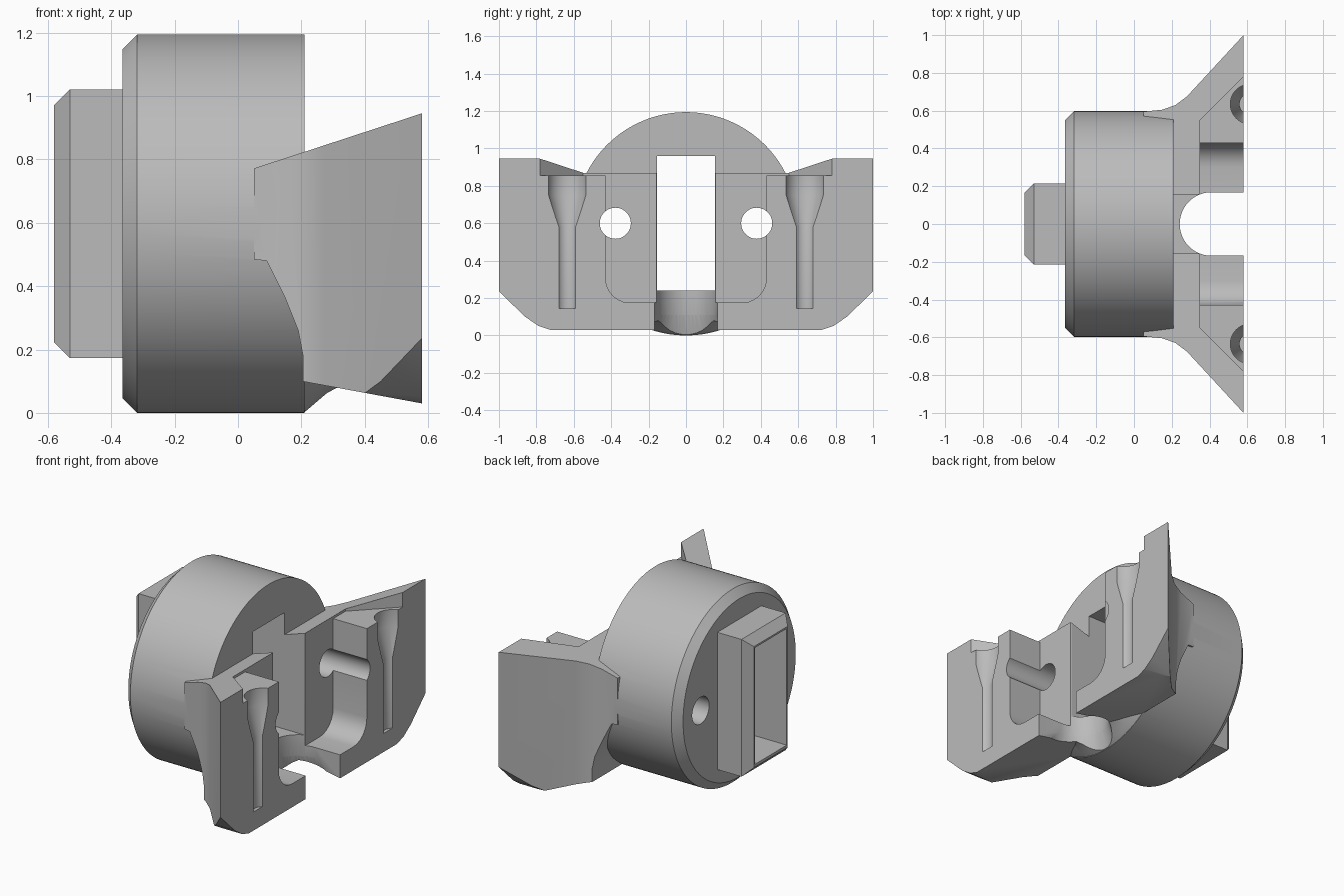
import bpy, bmesh, math
from mathutils import Vector

cube = bpy.data.objects.get("Cube")
if cube:
    bpy.data.objects.remove(cube, do_unlink=True)

grey = bpy.data.materials.new("plain grey")
grey.use_nodes = True
grey.diffuse_color = (0.5, 0.5, 0.5, 1)
grey.node_tree.nodes["Principled BSDF"].inputs["Base Color"].default_value = (0.5, 0.5, 0.5, 1)


def loft(name, rings):
    """Closed solid through rings of matching points."""
    bm = bmesh.new()
    loops = [[bm.verts.new(p) for p in ring] for ring in rings]
    n = len(loops[0])
    for a, b in zip(loops, loops[1:]):
        for i in range(n):
            j = (i + 1) % n
            bm.faces.new((a[i], a[j], b[j], b[i]))
    bm.faces.new(loops[0])
    bm.faces.new(loops[-1])
    bmesh.ops.recalc_face_normals(bm, faces=bm.faces)
    mesh = bpy.data.meshes.new(name)
    bm.to_mesh(mesh)
    bm.free()
    mesh.materials.append(grey)
    obj = bpy.data.objects.new(name, mesh)
    bpy.context.collection.objects.link(obj)
    return obj


def place(u, v, w, axis):
    """Profile point (u, v) at depth w along the axis."""
    return Vector({"X": (w, u, v), "Y": (u, w, v), "Z": (u, v, w)}[axis])


def prism(name, pts, axis, lo, hi):
    return loft(name, [[place(u, v, w, axis) for u, v in pts] for w in (lo, hi)])


def turned(name, stations, axis, centre, n=64):
    """Round solid from (depth, radius) stations."""
    turn = [math.tau * i / n for i in range(n)]
    return loft(name, [[place(centre[0] + r * math.cos(a), centre[1] + r * math.sin(a), w, axis)
                        for a in turn] for w, r in stations])


def box(name, x0, x1, y, z0, z1):
    return prism(name, [(-y, z0), (y, z0), (y, z1), (-y, z1)], "X", x0, x1)


def combine(target, other, operation):
    other.hide_render = True
    bpy.context.view_layer.objects.active = target
    mod = target.modifiers.new(operation.lower(), "BOOLEAN")
    mod.operation, mod.solver, mod.object = operation, "EXACT", other
    bpy.ops.object.modifier_apply(modifier=mod.name)
    bpy.data.objects.remove(other, do_unlink=True)


def mirrored(half):
    """Add the reflected half to an outline across the first coordinate."""
    return half + [(-u, v) for u, v in reversed(half)]


MID = 0.597

# Winged bracket: flared plan, sloping top and bottom, clipped lower corners
flare = mirrored([(1, 0.58), (0.675, 0.28), (0.63, 0.22), (0.605, 0.15), (0.595, 0.05)])
bracket = prism("bracket", [(x, y) for y, x in flare], "Z", -0.2, 1.3)
combine(bracket, prism("slopes", [(0, 0.137), (0.58, 0.03), (0.58, 0.945), (0, 0.755)],
                       "Y", -1.1, 1.1), "INTERSECT")
corners = mirrored([(1.01, 1.2), (1.01, 0.245), (0.86, 0.10), (0.79, 0.052), (0.72, 0.028), (0.7, 0.01)])
combine(bracket, prism("corners", corners, "X", -0.1, 0.7), "INTERSECT")
combine(bracket, prism("lower_relief", [(-0.1, 0.5), (0.09, 0.48), (0.15, 0.36), (0.19, 0.26),
                                        (0.205, 0.18), (0.205, -0.1), (-0.1, -0.1)],
                       "Y", -1.2, 1.2), "DIFFERENCE")

# Recess in the top and the round-cornered channel in the back
combine(bracket, prism("top_recess", [(0.35, -0.55), (0.35, 0.55), (0.6, 0.8), (0.6, -0.8)],
                       "Z", 0.855, 1.3), "DIFFERENCE")
bend = [math.radians(15 * i) for i in range(7)]
channel = mirrored([(0.43, 1.3)] + [(0.3 + 0.13 * math.cos(a), 0.305 - 0.13 * math.sin(a)) for a in bend])
combine(bracket, prism("channel", channel, "X", 0.35, 0.7), "DIFFERENCE")

# Round body with a bevelled front rim
body = turned("mount_body", [(-0.365, 0.55), (-0.318, MID), (0.21, MID)], "X", (0, MID), 128)

# Curved blend below the body
blend = turned("lower_blend", [(0.19, 0.595), (0.21, 0.594), (0.24, 0.576), (0.28, 0.55),
                               (0.32, 0.535), (0.37, 0.529)], "X", (0, MID), 128)
combine(blend, box("blend_limit", 0, 0.5, 0.5, -0.1, 0.13), "INTERSECT")

# Plug with bevelled end
plug = loft("plug", [[(x, sy * (0.215 - c), MID + sz * (0.424 - c))
                      for sy, sz in ((-1, -1), (1, -1), (1, 1), (-1, 1))]
                     for x, c in ((-0.58, 0.05), (-0.53, 0), (-0.2, 0))])

for part in (bracket, blend, plug):
    combine(body, part, "UNION")

# Window running through everything
combine(body, box("window", -0.8, 0.8, 0.155, 0.24, 0.96), "DIFFERENCE")

# Vertical notch with flared lower edge
half_turn = [math.radians(90 + 7.5 * i) for i in range(25)]
notch = [(0.8, 0.168)] + [(0.41 + 0.168 * math.cos(a), 0.168 * math.sin(a)) for a in half_turn] + [(0.8, -0.168)]
combine(body, prism("notch", notch, "Z", -0.2, 1.4), "DIFFERENCE")
combine(body, turned("notch_flare", [(-0.1, 0.226), (0.11, 0.168), (0.2, 0.15)], "Z", (0.41, 0)), "DIFFERENCE")

# Bolt holes along the body and stepped screw channels in the wings
for side in (-1, 1):
    combine(body, turned("bolt_hole", [(-0.8, 0.083), (0.8, 0.083)], "X", (side * 0.378, 0.6), 48), "DIFFERENCE")
    combine(body, turned("screw_hole", [(0.145, 0.057), (0.58, 0.057), (0.75, 0.106), (1.2, 0.106)],
                         "Z", (0.616, side * 0.635), 48), "DIFFERENCE")

bpy.ops.object.select_all(action="DESELECT")
body.select_set(True)
bpy.context.view_layer.objects.active = body
bpy.ops.object.shade_smooth_by_angle(angle=math.radians(25))
